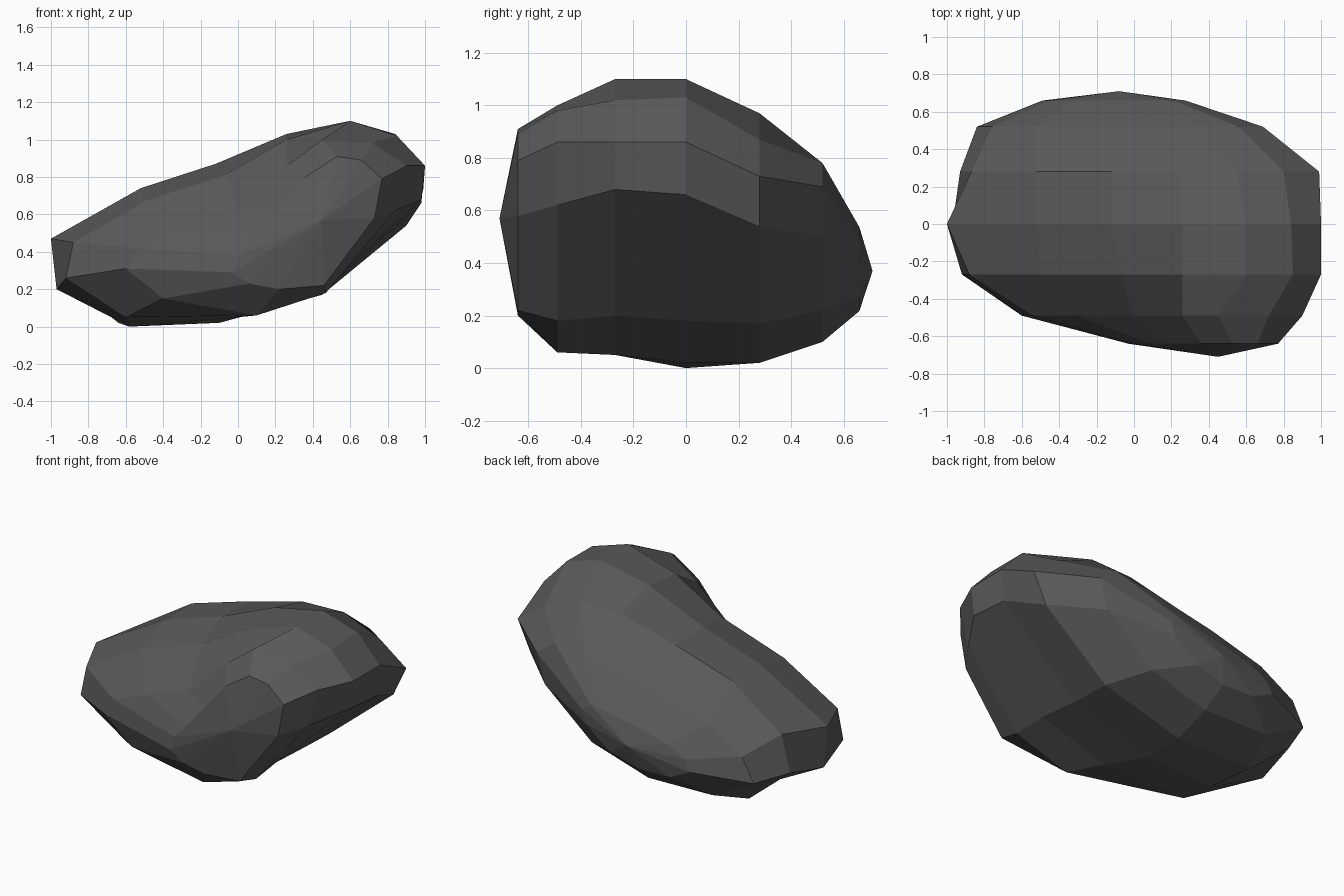
import bpy, bmesh

# Cross-sections (x, z) running from the left end over the top and back underneath
SECTIONS = {
    -0.49: [(-.60, .31), (-.54, .42), (-.30, .51), (0, .62), (.26, .86), (.45, 1.0),
            (.72, .98), (.90, .86), (.84, .62), (.47, .18), (.10, .06), (-.40, .15)],
    -0.27: [(-.92, .26), (-.88, .45), (-.50, .67), (-.07, .81), (.26, 1.0), (.60, 1.1),
            (.85, 1.02), (1, .86), (.98, .68), (.46, .20), (0, .05), (-.60, .05)],
    0.0:   [(-.97, .20), (-1, .47), (-.52, .74), (-.12, .87), (.26, 1.03), (.60, 1.1),
            (.84, 1.03), (1, .86), (.98, .66), (.45, .18), (-.10, .02), (-.58, 0)],
    0.28:  [(-.93, .26), (-.87, .49), (-.52, .74), (-.12, .86), (.26, .96), (.55, .97),
            (.80, .87), (.99, .73), (.90, .54), (.45, .17), (-.10, .02), (-.64, .02)],
    0.52:  [(-.84, .26), (-.76, .41), (-.52, .55), (-.15, .65), (.10, .70), (.35, .75),
            (.56, .78), (.69, .69), (.63, .50), (.30, .22), (-.10, .10), (-.55, .11)],
}
FRONT = [(-.03, .29), (0, .38), (.08, .47), (.20, .61), (.36, .80), (.53, .91),
         (.66, .89), (.77, .79), (.73, .58), (.46, .22), (.22, .20), (.06, .23)]


def shrink(section, sx, cx, sz, cz):
    """Smaller copy of a section, for the rounded back."""
    return [(x * sx + cx, z * sz + cz) for x, z in section]


rings = [(-0.64, FRONT)] + list(SECTIONS.items())
rings.append((0.66, shrink(SECTIONS[0.52], .50, -.07, .47, .17)))

# Rock: loft the rings and close both ends with a fan
bm = bmesh.new()
loops = [[bm.verts.new((x, y, z)) for x, z in pts] for y, pts in rings]
n = len(loops[0])
for a, b in zip(loops, loops[1:]):
    for i in range(n):
        j = (i + 1) % n
        bm.faces.new((a[i], a[j], b[j], b[i]))
for loop, tip in ((loops[0], (.45, -.71, .57)), (loops[-1], (-.08, .71, .37))):
    v = bm.verts.new(tip)
    for i in range(n):
        bm.faces.new((loop[i], loop[(i + 1) % n], v))
bmesh.ops.recalc_face_normals(bm, faces=bm.faces)

mesh = bpy.data.meshes.new("rock")
bm.to_mesh(mesh)
bm.free()
rock = bpy.data.objects.new("rock", mesh)
bpy.context.collection.objects.link(rock)

# Dark stone
stone = bpy.data.materials.new("dark_stone")
stone.diffuse_color = (0.1, 0.1, 0.1, 1)
mesh.materials.append(stone)
